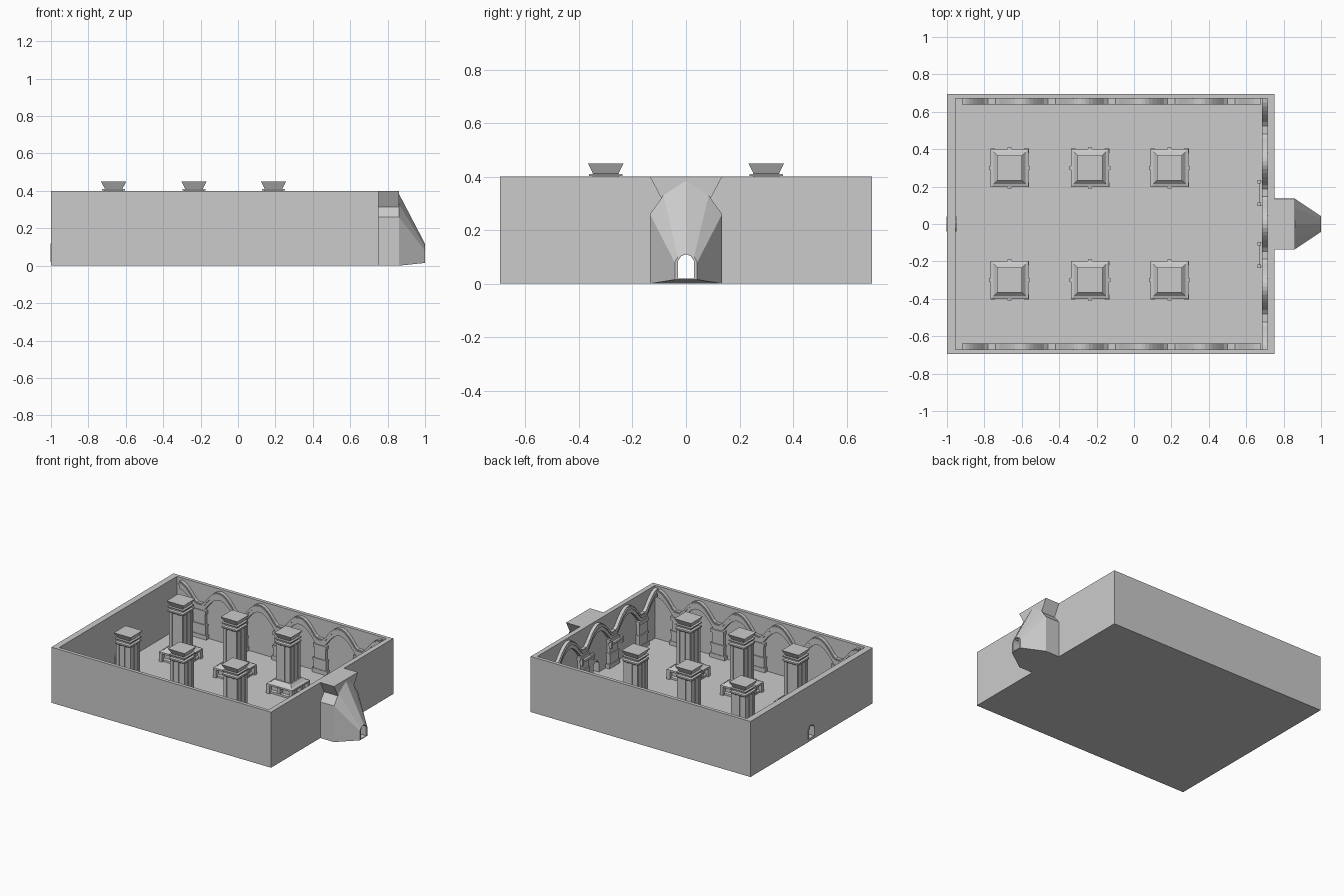
import bpy, bmesh
from math import sin, pi

if "Cube" in bpy.data.objects:
    bpy.data.objects.remove(bpy.data.objects["Cube"])


def obj_from(name, bm):
    bmesh.ops.recalc_face_normals(bm, faces=bm.faces[:])
    me = bpy.data.meshes.new(name)
    bm.to_mesh(me)
    bm.free()
    ob = bpy.data.objects.new(name, me)
    bpy.context.collection.objects.link(ob)
    return ob


def loft(bm, rings):
    """Closed skin through equal-length rings of points."""
    vs = [[bm.verts.new(p) for p in r] for r in rings]
    n = len(vs[0])
    for a, b in zip(vs, vs[1:]):
        for i in range(n):
            j = (i + 1) % n
            bm.faces.new((a[i], a[j], b[j], b[i]))
    bm.faces.new(vs[0])
    bm.faces.new(vs[-1])


def box(bm, x0, x1, y0, y1, z0, z1):
    loft(bm, [[(x0, y0, z), (x1, y0, z), (x1, y1, z), (x0, y1, z)] for z in (z0, z1)])


def square_stack(bm, cx, cy, profile):
    """Square turned shape from (half width, z) pairs."""
    loft(bm, [[(cx + sx * h, cy + sy * h, z) for sx, sy in ((-1, -1), (1, -1), (1, 1), (-1, 1))]
              for h, z in profile])


def mirrored(half):
    """Complete a half outline in (y, z); points on y = 0 are kept once."""
    return half + [(-y, z) for y, z in reversed(half) if y > 0]


def section(bm, rings):
    loft(bm, [[(x, y, z) for y, z in outline] for x, outline in rings])


def cut(target, cutter):
    m = target.modifiers.new("cut", 'BOOLEAN')
    m.operation = 'DIFFERENCE'
    m.solver = 'EXACT'
    m.object = cutter
    bpy.context.view_layer.objects.active = target
    bpy.ops.object.modifier_apply(modifier=m.name)
    bpy.data.objects.remove(cutter)


FLOOR = 0.02
door = mirrored([(0.03, FLOOR), (0.03, 0.085), (0.018, 0.103), (0, 0.11)])

# hall: solid block hollowed out, with a door in each end
bm = bmesh.new()
box(bm, -1, 0.75, -0.695, 0.695, 0, 0.4)
hall = obj_from("hall_walls", bm)
bm = bmesh.new()
box(bm, -0.955, 0.715, -0.67, 0.67, FLOOR, 0.5)
cut(hall, obj_from("room_cutter", bm))
for x0, x1 in ((-1.05, -0.93), (0.70, 0.80)):
    bm = bmesh.new()
    section(bm, [(x0, door), (x1, door)])
    cut(hall, obj_from("door_cutter", bm))

# entrance porch: pinched block and tapering nose
bm = bmesh.new()
block = mirrored([(0.135, 0), (0.135, 0.26), (0.09, 0.315), (0.135, 0.4)])
section(bm, [(0.75, block), (0.86, block)])
porch = obj_from("porch_block", bm)
bm = bmesh.new()
big = mirrored([(0.135, 0), (0.135, 0.26), (0.095, 0.315), (0.085, 0.33), (0, 0.385)])
small = mirrored([(0.042, 0.015), (0.042, 0.08), (0.036, 0.092), (0.03, 0.1), (0, 0.117)])
section(bm, [(0.86, big), (1.0, small)])
nose = obj_from("porch_nose", bm)
for part in (porch, nose):
    bm = bmesh.new()
    section(bm, [(0.7, door), (1.1, door)])
    cut(part, obj_from("passage_cutter", bm))

# rear door surround
bm = bmesh.new()
frame = mirrored([(0.04, FLOOR), (0.04, 0.09), (0.024, 0.112), (0, 0.12)])
section(bm, [(-1.0 - 0.002, frame), (-0.95, frame)])
surround = obj_from("rear_door_frame", bm)
bm = bmesh.new()
section(bm, [(-1.1, door), (-0.9, door)])
cut(surround, obj_from("frame_cutter", bm))

# six columns
for cx in (-0.665, -0.235, 0.19):
    for cy in (-0.3, 0.3):
        bm = bmesh.new()
        # pedestal with corner posts and side tabs
        square_stack(bm, cx, cy, [(0.09, FLOOR), (0.09, 0.034), (0.078, 0.04), (0.078, 0.072),
                                  (0.102, 0.078), (0.102, 0.09), (0.085, 0.096), (0.066, 0.115)])
        for s in (-1, 1):
            for t in (-1, 1):
                square_stack(bm, cx + s * 0.09, cy + t * 0.09, [(0.013, FLOOR), (0.013, 0.08)])
            box(bm, cx + s * 0.09 - 0.02, cx + s * 0.09 + 0.02, cy - 0.011, cy + 0.011, 0.045, 0.085)
            box(bm, cx - 0.011, cx + 0.011, cy + s * 0.09 - 0.02, cy + s * 0.09 + 0.02, 0.045, 0.085)
        obj_from("column_pedestal", bm)
        # ribbed shaft
        bm = bmesh.new()
        square_stack(bm, cx, cy, [(0.05, 0.1), (0.05, 0.4)])
        for o in (-0.042, 0, 0.042):
            w = 0.012
            box(bm, cx + o - w, cx + o + w, cy - 0.058, cy + 0.058, 0.1, 0.37)
            box(bm, cx - 0.058, cx + 0.058, cy + o - w, cy + o + w, 0.1, 0.37)
        obj_from("column_shaft", bm)
        # capital
        bm = bmesh.new()
        square_stack(bm, cx, cy, [(0.054, 0.365), (0.062, 0.375), (0.062, 0.385), (0.05, 0.39),
                                  (0.05, 0.402), (0.062, 0.403), (0.062, 0.41), (0.047, 0.411),
                                  (0.067, 0.45)])
        obj_from("column_capital", bm)


# blind arcades: u runs along the wall, d is the distance from it
def arcade(name, u0, u1, bays, place):
    pitch = (u1 - u0) / bays
    steps = 16

    def line(offset):
        out = []
        for i in range(bays * steps + 1):
            t = abs(((i / steps) % 1) - 0.5) * 2
            t = max(0, (t - 0.18) / 0.82)
            out.append((u0 + i * pitch / steps, 0.245 + 0.115 * sin(pi / 2 * t) + offset))
        return out

    bm = bmesh.new()
    for lo, hi, d in ((-0.03, 0.025, 0.024), (0.0, 0.018, 0.031)):
        outline = line(lo) + line(hi)[::-1]
        loft(bm, [[place(u, k, z) for u, z in outline] for k in (-0.003, d)])
    obj_from(name + "_arch_band", bm)

    bm = bmesh.new()
    for i in range(bays):
        c = u0 + (i + 0.5) * pitch
        # stepped pier: foot, lower part, waist band, upper part, head
        for w, d, z0, z1 in ((0.06, 0.031, FLOOR, 0.05), (0.05, 0.027, 0.05, 0.11),
                             (0.055, 0.031, 0.11, 0.125), (0.045, 0.024, 0.125, 0.2),
                             (0.052, 0.030, 0.2, 0.225)):
            loft(bm, [[place(c - w, k, z), place(c + w, k, z),
                       place(c + w, k, z + z1 - z0), place(c - w, k, z + z1 - z0)]
                      for z in (z0,) for k in (-0.003, d)])
    obj_from(name + "_piers", bm)


arcade("back_wall", -0.92, 0.68, 5, lambda u, d, z: (u, 0.67 - d, z))
arcade("front_wall", -0.92, 0.68, 5, lambda u, d, z: (u, -0.67 + d, z))
arcade("entrance_wall", -0.67, 0.67, 4, lambda u, d, z: (0.715 - d, u, z))

# brackets on the piers flanking the entrance
for s in (-1, 1):
    bm = bmesh.new()
    c = s * 0.165
    box(bm, 0.668, 0.69, c - 0.065, c + 0.065, 0.19, 0.205)
    for e in (-0.06, 0.06):
        box(bm, 0.66, 0.68, c + e - 0.009, c + e + 0.009, 0.175, 0.22)
    obj_from("pier_bracket", bm)
